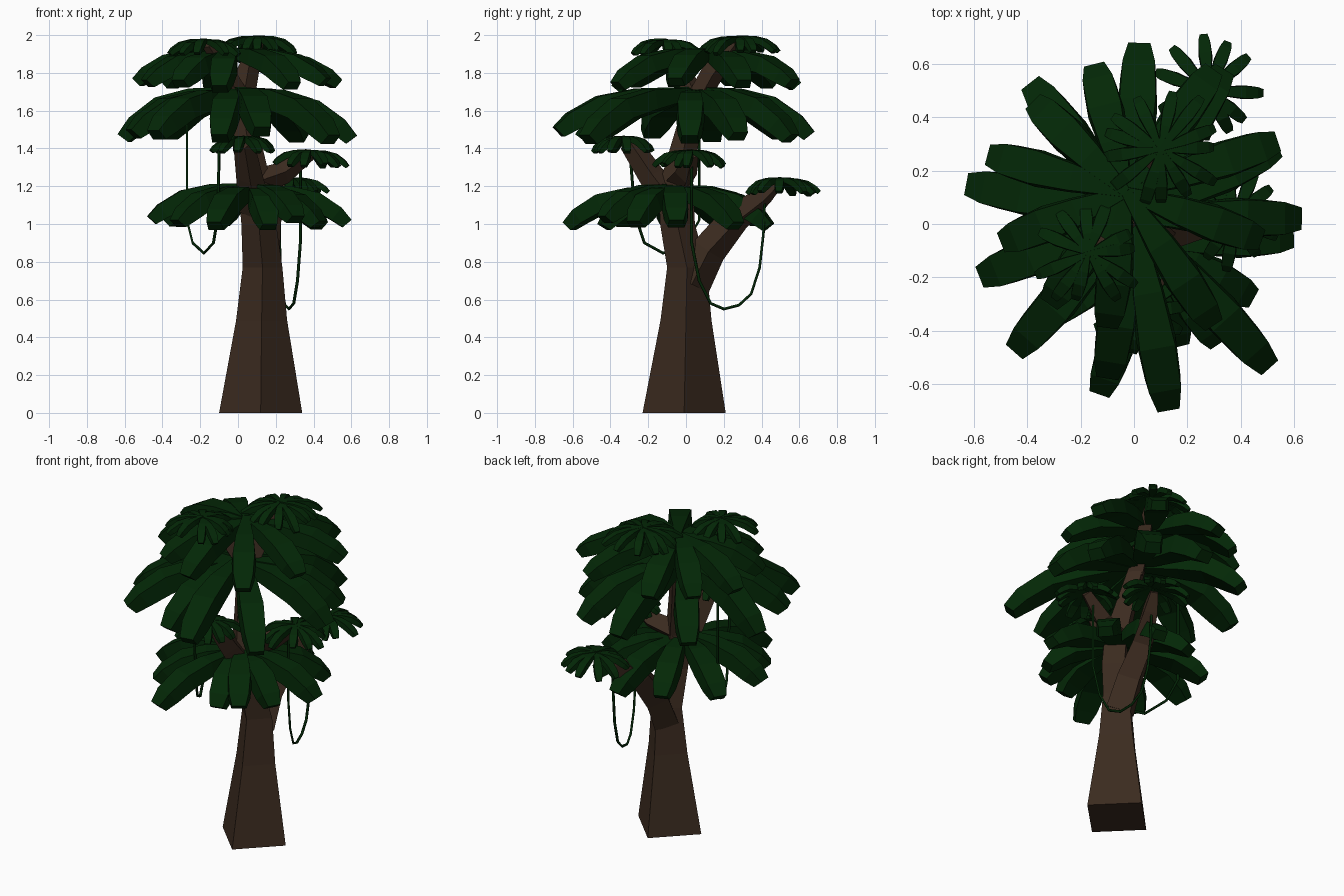
import bpy, bmesh, math, random
from mathutils import Vector

random.seed(4)
cube = bpy.data.objects.get("Cube")
if cube:
    bpy.data.objects.remove(cube, do_unlink=True)


def material(name, rgb):
    m = bpy.data.materials.new(name)
    m.use_nodes = True
    m.diffuse_color = (*rgb, 1)
    bsdf = m.node_tree.nodes["Principled BSDF"]
    bsdf.inputs["Base Color"].default_value = (*rgb, 1)
    return m


BARK = material("dark bark", (0.044, 0.024, 0.014))
LEAF = material("deep green", (0.001, 0.0205, 0.002))


def loft(bm, rings):
    """Skin four-sided rings into a closed solid."""
    rows = [[bm.verts.new(p) for p in ring] for ring in rings]
    for a, b in zip(rows, rows[1:]):
        for i in range(4):
            j = (i + 1) % 4
            bm.faces.new((a[i], a[j], b[j], b[i]))
    bm.faces.new(rows[0][::-1])
    bm.faces.new(rows[-1])


def finish(bm, name, mat):
    bmesh.ops.recalc_face_normals(bm, faces=bm.faces)
    mesh = bpy.data.meshes.new(name)
    bm.to_mesh(mesh)
    bm.free()
    mesh.materials.append(mat)
    obj = bpy.data.objects.new(name, mesh)
    bpy.context.collection.objects.link(obj)


def limb(name, points, level=False):
    """Four-sided tapering limb through (x, y, z, radius) points."""
    bm = bmesh.new()
    path = [Vector(p[:3]) for p in points]
    rings = []
    for i, c in enumerate(path):
        t = path[min(i + 1, len(path) - 1)] - path[max(i - 1, 0)]
        t = Vector((0, 0, 1)) if level else t.normalized()
        u = Vector((0, 1, 0)).cross(t).normalized()
        v = t.cross(u)
        r = points[i][3]
        rings.append([c + u * r, c + v * r, c - u * r, c - v * r])
    loft(bm, rings)
    finish(bm, name, BARK)


# Leaf outline: reach, drop, width and thickness as fractions
LEAF_PROFILE = [(0.0, 0.0, 0.3, 0.5), (0.4, 0.04, 0.8, 0.95), (0.68, 0.22, 1.0, 1.0),
                (0.9, 0.62, 0.9, 0.9), (1.0, 0.95, 0.62, 0.65)]


def leaf(bm, centre, tip, drop, width, thick):
    """Arched wedge-shaped leaf from the crown centre to a tip in plan."""
    c = Vector(centre)
    reach = Vector((tip[0] - c.x, tip[1] - c.y, 0))
    out = reach.normalized()
    side = Vector((-out.y, out.x, 0))
    tops = [c + reach * r - Vector((0, 0, drop * d)) for r, d, w, k in LEAF_PROFILE]
    rings = []
    for i, (r, d, w, k) in enumerate(LEAF_PROFILE):
        t = (tops[min(i + 1, 4)] - tops[max(i - 1, 0)]).normalized()
        under = tops[i] + side.cross(t) * thick * k
        s = side * width * w / 2
        rings.append([tops[i] - s * 0.9, tops[i] + s * 0.9, under + s, under - s])
    loft(bm, rings)


def crown(name, centre, tips, drop, width, thick):
    bm = bmesh.new()
    for tip in tips:
        c = Vector(centre) + Vector((0, 0, random.uniform(-0.08, 0.04) * drop))
        leaf(bm, c, tip, drop * random.uniform(0.85, 1.05), width, thick)
    finish(bm, name, LEAF)


def tuft(name, centre, radius, count=11):
    """Small radial crown."""
    tips = []
    for i in range(count):
        a = math.tau * (i + random.uniform(-0.25, 0.25)) / count
        r = radius * random.uniform(0.8, 1.04)
        tips.append((centre[0] + r * math.cos(a), centre[1] + r * math.sin(a)))
    crown(name, centre, tips, 0.085, 0.052, 0.034)


def vine(name, points):
    curve = bpy.data.curves.new(name, "CURVE")
    curve.dimensions = "3D"
    curve.bevel_depth = 0.008
    curve.bevel_resolution = 0
    spline = curve.splines.new("POLY")
    spline.points.add(len(points) - 1)
    for p, co in zip(spline.points, points):
        p.co = (*co, 1)
    curve.materials.append(LEAF)
    obj = bpy.data.objects.new(name, curve)
    bpy.context.collection.objects.link(obj)


# Trunk and branches
limb("trunk", [(0.12, -0.01, 0, 0.22), (0.125, 0, 0.49, 0.135), (0.13, 0.005, 0.77, 0.105),
               (0.11, -0.045, 1.0, 0.092), (0.085, -0.05, 1.22, 0.088),
               (0.05, 0.0, 1.45, 0.07), (0.01, 0.06, 1.7, 0.055)], level=True)
limb("back_branch", [(0.13, 0.03, 0.68, 0.1), (0.13, 0.12, 0.86, 0.092),
                     (0.15, 0.26, 1.03, 0.08), (0.22, 0.41, 1.15, 0.055),
                     (0.26, 0.49, 1.22, 0.03)])
limb("front_branch", [(0.09, -0.05, 1.08, 0.09), (0.06, -0.18, 1.25, 0.07),
                      (0.03, -0.3, 1.43, 0.055)])
limb("left_branch", [(0.09, -0.04, 1.22, 0.07), (0.24, 0.0, 1.27, 0.06),
                     (0.38, 0.03, 1.37, 0.035)])
limb("upper_back_branch", [(0.02, 0.04, 1.62, 0.06), (0.05, 0.14, 1.8, 0.06),
                           (0.1, 0.26, 1.96, 0.035)])
limb("upper_front_branch", [(0.02, 0.05, 1.65, 0.055), (-0.06, -0.01, 1.8, 0.045),
                            (-0.16, -0.1, 1.95, 0.03)])

# Three large crowns, with leaf tips in plan
crown("top_crown", (-0.03, 0.12, 1.93),
      [(0.54, 0.31), (0.3, 0.58), (-0.15, 0.6), (-0.38, 0.46), (-0.55, 0.26), (-0.5, -0.07),
       (-0.32, -0.3), (-0.1, -0.39), (0.3, -0.38), (0.48, -0.06)], 0.19, 0.14, 0.09)
crown("middle_crown", (0.0, 0.03, 1.72),
      [(0.63, 0.02), (0.51, -0.54), (0.13, -0.7), (-0.1, -0.58), (-0.45, -0.48), (-0.58, -0.2),
       (-0.63, 0.15), (-0.39, 0.53), (0.02, 0.68), (0.34, 0.58), (0.54, 0.29)],
      0.26, 0.15, 0.11)
crown("lower_crown", (0.07, -0.07, 1.21),
      [(0.6, -0.05), (0.45, -0.28), (0.32, -0.45), (0.17, -0.46), (-0.13, -0.64), (-0.34, -0.36),
       (-0.48, -0.1), (-0.38, 0.2), (-0.1, 0.4), (0.18, 0.46), (0.45, 0.28)],
      0.21, 0.14, 0.095)

# Small tufts at the branch ends
tuft("upper_front_tuft", (-0.17, -0.11, 1.98), 0.21)
tuft("upper_back_tuft", (0.1, 0.28, 1.995), 0.24, 13)
tuft("front_tuft", (0.03, -0.33, 1.465), 0.2)
tuft("left_tuft", (0.38, 0.03, 1.395), 0.21)
tuft("back_tuft", (0.28, 0.5, 1.245), 0.21)

# Hanging vines
vine("right_vine", [(-0.1, -0.3, 1.42), (-0.105, -0.27, 1.05), (-0.13, -0.22, 0.9),
                    (-0.18, -0.12, 0.845), (-0.24, 0.0, 0.9), (-0.27, 0.07, 1.02),
                    (-0.27, 0.07, 1.55)])
vine("left_vine", [(0.33, 0.03, 1.36), (0.33, 0.03, 0.9), (0.315, 0.07, 0.7),
                   (0.295, 0.13, 0.58), (0.27, 0.2, 0.55), (0.25, 0.28, 0.57),
                   (0.235, 0.345, 0.63), (0.225, 0.39, 0.77), (0.22, 0.41, 0.95),
                   (0.22, 0.42, 1.2)])
